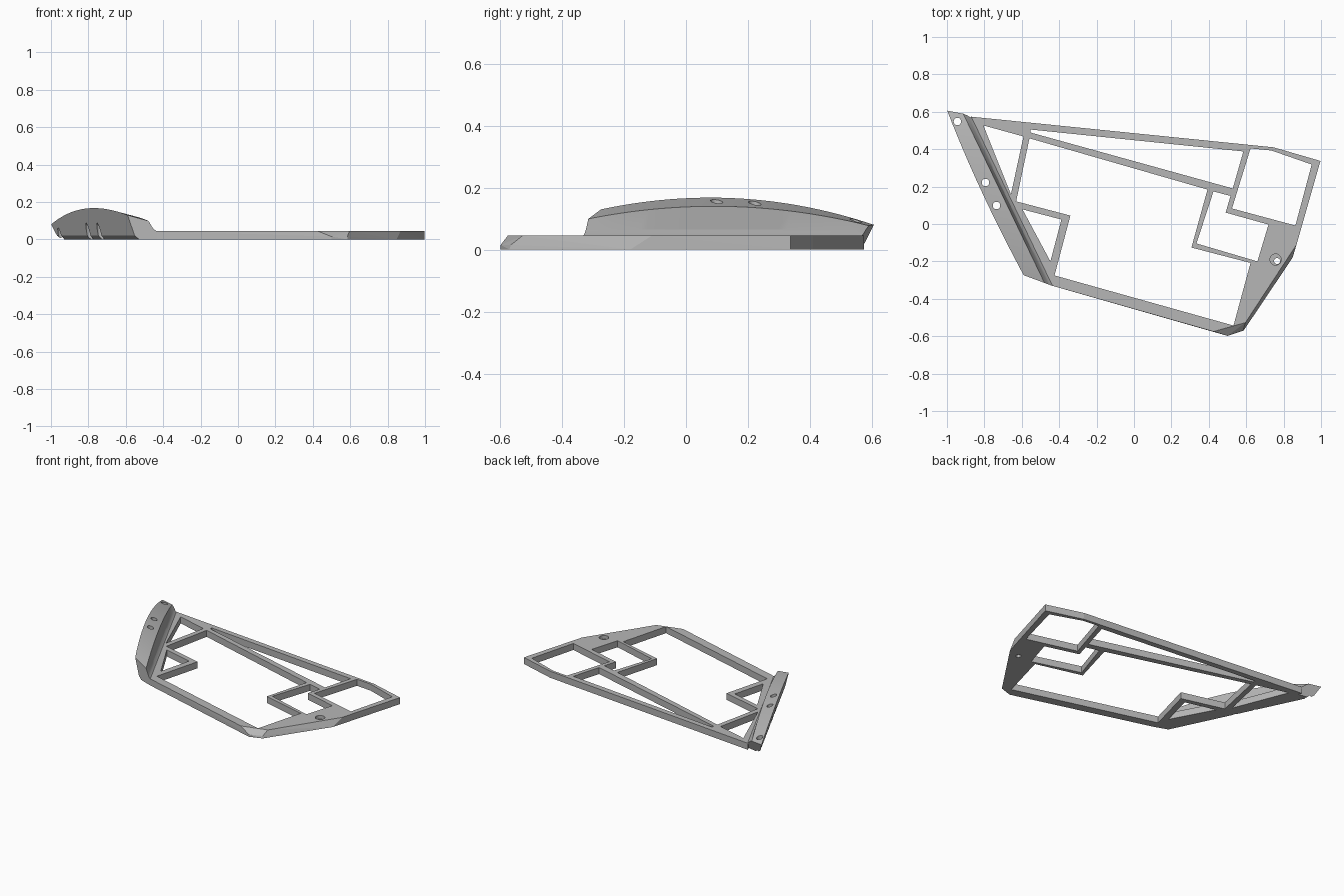
import bpy, bmesh, math
from mathutils import Vector

if "Cube" in bpy.data.objects:
    bpy.data.objects.remove(bpy.data.objects["Cube"])

grey = bpy.data.materials.new("plain grey")
grey.use_nodes = True
grey.diffuse_color = (0.47, 0.47, 0.47, 1)
grey.node_tree.nodes["Principled BSDF"].inputs["Base Color"].default_value = (0.47, 0.47, 0.47, 1)

T = 0.045  # frame thickness


def finish(bm, name):
    bmesh.ops.recalc_face_normals(bm, faces=bm.faces)
    mesh = bpy.data.meshes.new(name)
    bm.to_mesh(mesh)
    bm.free()
    obj = bpy.data.objects.new(name, mesh)
    mesh.materials.append(grey)
    bpy.context.collection.objects.link(obj)
    return obj


def activate(obj):
    bpy.ops.object.select_all(action='DESELECT')
    obj.select_set(True)
    bpy.context.view_layer.objects.active = obj


def cut(obj, outlines, z0, z1):
    """Subtract upright prisms with the given outlines."""
    bm = bmesh.new()
    for pts in outlines:
        low = [bm.verts.new((x, y, z0)) for x, y in pts]
        high = [bm.verts.new((x, y, z1)) for x, y in pts]
        bm.faces.new(low)
        bm.faces.new(high)
        for i in range(len(pts)):
            bm.faces.new((low[i - 1], low[i], high[i], high[i - 1]))
    cutter = finish(bm, "cutter")
    cutter.hide_render = True
    activate(obj)
    mod = obj.modifiers.new("cut", 'BOOLEAN')
    mod.operation = 'DIFFERENCE'
    mod.solver = 'EXACT'
    mod.object = cutter
    bpy.ops.object.modifier_apply(modifier=mod.name)
    bpy.data.objects.remove(cutter)


def circle(x, y, r, n=24):
    return [(x + r * math.cos(math.tau * i / n), y + r * math.sin(math.tau * i / n)) for i in range(n)]


# Flat frame: convex slab with a sloped right edge and chamfered front corner
shared = [(-.873, .574), (.746, .41), (.997, .337), (.425, -.575), (-.438, -.33)]
top_only = [(.869, -.11), (.596, -.527)]
low_only = [(.848, -.18), (.586, -.57), (.5, -.598)]
bm = bmesh.new()
for pts, z in ((shared + top_only, T), (shared + low_only, 0), ([(.584, -.565), (.5, -.598)], .015)):
    for x, y in pts:
        bm.verts.new((x, y, z))
bmesh.ops.convex_hull(bm, input=bm.verts)
bmesh.ops.dissolve_limit(bm, angle_limit=0.01, verts=bm.verts, edges=bm.edges)
frame = finish(bm, "frame")

# Openings that leave the narrow bars
openings = [
    # main opening
    [(-.425, -.275), (.532, -.543), (.623, -.208), (.307, -.126), (.393, .184),
     (-.559, .46), (-.63, .121), (-.34, .045)],
    # two corner triangles beside the fin
    [(-.805, .527), (-.591, .468), (-.658, .158)],
    [(-.596, .078), (-.388, .024), (-.447, -.2)],
    # long wedge along the back
    [(-.553, .505), (.585, .388), (.528, .19), (-.553, .489)],
    # right rear opening
    [(.623, .404), (.735, .393), (.95, .318), (.863, -.008), (.524, .083)],
    # small opening between the stepped bars
    [(.425, .174), (.516, .15), (.49, .061), (.719, -.003), (.66, -.2), (.334, -.104)],
]
# keep the long bar's lower edge straight in the main opening
openings[0][4:6] = [(.393, .184), (-.559, .458)]
cut(frame, openings, -.1, .2)

# Counterbored screw hole
cut(frame, [circle(.757, -.19, .03)], .02, .2)
cut(frame, [circle(.765, -.198, .016)], -.1, .1)

# Raised fin along the slanted left edge, lofted with an arched top
U = Vector((.433, -.901))   # along the fin, back to front
N = Vector((-.901, -.433))  # outward across the fin
STEPS = 32
bm = bmesh.new()
rings = []
for i in range(STEPS + 1):
    t = i / STEPS
    outer = .08 + .29 * t - .24 * t * t
    inner = .077 + .226 * t - .204 * t * t
    section = [(.536, 0), (.604, 0), (.623, .02), (.618 + .25 * outer, outer),
               (.568, inner), (.553, .065), (.545, .053), (.536, T)]
    ring = []
    for d, z in section:
        start = -.98 + (.639 - d) * .72 + .5 * max(0, .08 - z)
        end = .003 + (.639 - d) * 1.04
        p = N * d + U * (start + (end - start) * t)
        ring.append(bm.verts.new((p.x, p.y, z)))
    rings.append(ring)
for a, b in zip(rings, rings[1:]):
    for j in range(len(a)):
        bm.faces.new((a[j - 1], a[j], b[j], b[j - 1]))
bm.faces.new(rings[0])
bm.faces.new(rings[-1])
fin = finish(bm, "side_fin")

# Upright screw holes that break out through the leaning outer wall
cut(fin, [circle(x, y, .02) for x, y in ((-.944, .548), (-.794, .222), (-.735, .099))], -.1, .4)
activate(fin)
bpy.ops.object.shade_smooth_by_angle(angle=math.radians(20))
